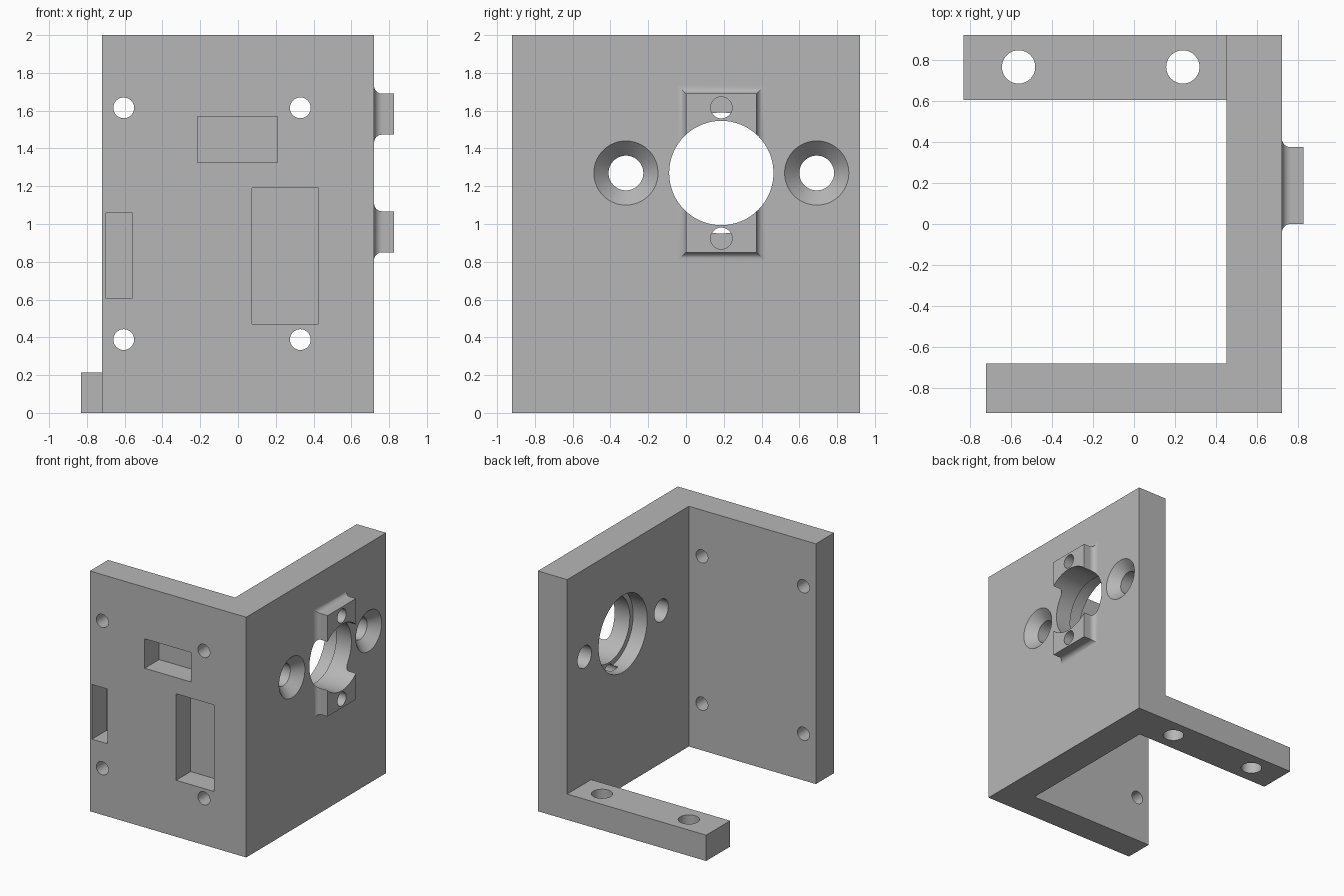
import bpy, bmesh, math
from mathutils import Matrix, Vector

cube = bpy.data.objects.get("Cube")
if cube:
    bpy.data.objects.remove(cube, do_unlink=True)

grey = bpy.data.materials.new("plain grey")
grey.use_nodes = True
grey.diffuse_color = (0.47, 0.47, 0.47, 1)
grey.node_tree.nodes["Principled BSDF"].inputs["Base Color"].default_value = grey.diffuse_color

AXES = {"x": Matrix.Rotation(math.pi / 2, 4, "Y"),
        "y": Matrix.Rotation(-math.pi / 2, 4, "X"),
        "z": Matrix.Identity(4)}


def finish(bm, name):
    bmesh.ops.recalc_face_normals(bm, faces=bm.faces)
    mesh = bpy.data.meshes.new(name)
    bm.to_mesh(mesh)
    bm.free()
    mesh.materials.append(grey)
    obj = bpy.data.objects.new(name, mesh)
    bpy.context.collection.objects.link(obj)
    return obj


def box(name, low, high):
    low, high = Vector(low), Vector(high)
    bm = bmesh.new()
    bmesh.ops.create_cube(bm, size=1)
    bmesh.ops.scale(bm, vec=high - low, verts=bm.verts)
    bmesh.ops.translate(bm, vec=(low + high) / 2, verts=bm.verts)
    return finish(bm, name)


def cone(name, start, axis, length, r1, r2=None, sides=64):
    """Round solid running from start along the positive axis."""
    bm = bmesh.new()
    move = Matrix.Translation(start) @ AXES[axis] @ Matrix.Translation((0, 0, length / 2))
    bmesh.ops.create_cone(bm, cap_ends=True, segments=sides, radius1=r1,
                          radius2=r1 if r2 is None else r2, depth=length, matrix=move)
    return finish(bm, name)


def combine(target, tool, operation):
    mod = target.modifiers.new(operation, "BOOLEAN")
    mod.operation = operation
    mod.solver = "EXACT"
    mod.object = tool
    bpy.context.view_layer.objects.active = target
    bpy.ops.object.modifier_apply(modifier=mod.name)
    bpy.data.objects.remove(tool, do_unlink=True)


# L-shaped front and side walls
bm = bmesh.new()
outline = [(-0.72, -0.92), (0.72, -0.92), (0.72, 0.92), (0.45, 0.92), (0.45, -0.68), (-0.72, -0.68)]
base = bm.faces.new([bm.verts.new((x, y, 0)) for x, y in outline])
ext = bmesh.ops.extrude_face_region(bm, geom=[base])
bmesh.ops.translate(bm, vec=(0, 0, 2), verts=[v for v in ext["geom"] if isinstance(v, bmesh.types.BMVert)])
bracket = finish(bm, "corner_bracket")

# Rear foot
combine(bracket, box("foot", (-0.83, 0.605, 0), (0.6, 0.92, 0.215)), "UNION")

# Raised mounting pad with a concave fillet around its base
HOLE_Y, HOLE_Z, FILLET, STEPS = 0.187, 1.27, 0.043, 8
rings = [(0.65, FILLET)]
for i in range(STEPS + 1):
    a = math.pi / 2 * i / STEPS
    rings.append((0.72 + FILLET * (1 - math.cos(a)), FILLET * (1 - math.sin(a))))
rings.append((0.825, 0))
bm = bmesh.new()
loops = []
for x, grow in rings:
    hy, hz = 0.187 + grow, 0.42 + grow
    loops.append([bm.verts.new((x, HOLE_Y + sy * hy, HOLE_Z + sz * hz))
                  for sy, sz in ((-1, -1), (1, -1), (1, 1), (-1, 1))])
for a, b in zip(loops, loops[1:]):
    for i in range(4):
        j = (i + 1) % 4
        bm.faces.new((a[i], a[j], b[j], b[i]))
bm.faces.new(loops[0])
bm.faces.new(loops[-1])
combine(bracket, finish(bm, "mounting_pad"), "UNION")

cutters = []
# Main bore, with a wider recess on the inside
cutters.append(cone("bore", (0.3, HOLE_Y, HOLE_Z), "x", 0.7, 0.276, sides=96))
cutters.append(cone("recess", (0.3, HOLE_Y, HOLE_Z), "x", 0.28, 0.32, sides=96))
# Blind screw holes in the pad, countersunk holes on either side
for s in (-1, 1):
    cutters.append(cone("pad_hole", (0.53, HOLE_Y, HOLE_Z + s * 0.346), "x", 0.4, 0.057, sides=48))
    y = HOLE_Y + s * 0.505
    cutters.append(cone("side_hole", (0.3, y, HOLE_Z), "x", 0.6, 0.092))
    cutters.append(cone("countersink", (0.64, y, HOLE_Z), "x", 0.1, 0.092, 0.1895))
# Four holes through the front wall
for x in (-0.605, 0.33):
    for z in (0.388, 1.615):
        cutters.append(cone("front_hole", (x, -1, z), "y", 0.5, 0.055, sides=48))
# Rectangular pockets in the front wall
for x0, x1, z0, z1 in ((-0.7, -0.56, 0.605, 1.06), (-0.215, 0.21, 1.325, 1.57), (0.075, 0.425, 0.47, 1.19)):
    cutters.append(box("pocket", (x0, -1, z0), (x1, -0.73, z1)))
# Holes through the foot
for x in (-0.562, 0.238):
    cutters.append(cone("foot_hole", (x, 0.765, -0.1), "z", 0.5, 0.081))

for cutter in cutters:
    combine(bracket, cutter, "DIFFERENCE")

# Smooth the round surfaces, keep the flat walls flat
bpy.ops.object.select_all(action="DESELECT")
bracket.select_set(True)
bpy.context.view_layer.objects.active = bracket
bpy.ops.object.shade_smooth_by_angle(angle=math.radians(30))
for face in bracket.data.polygons:
    if max(abs(c) for c in face.normal) > 0.9999:
        face.use_smooth = False
    face.material_index = 0
